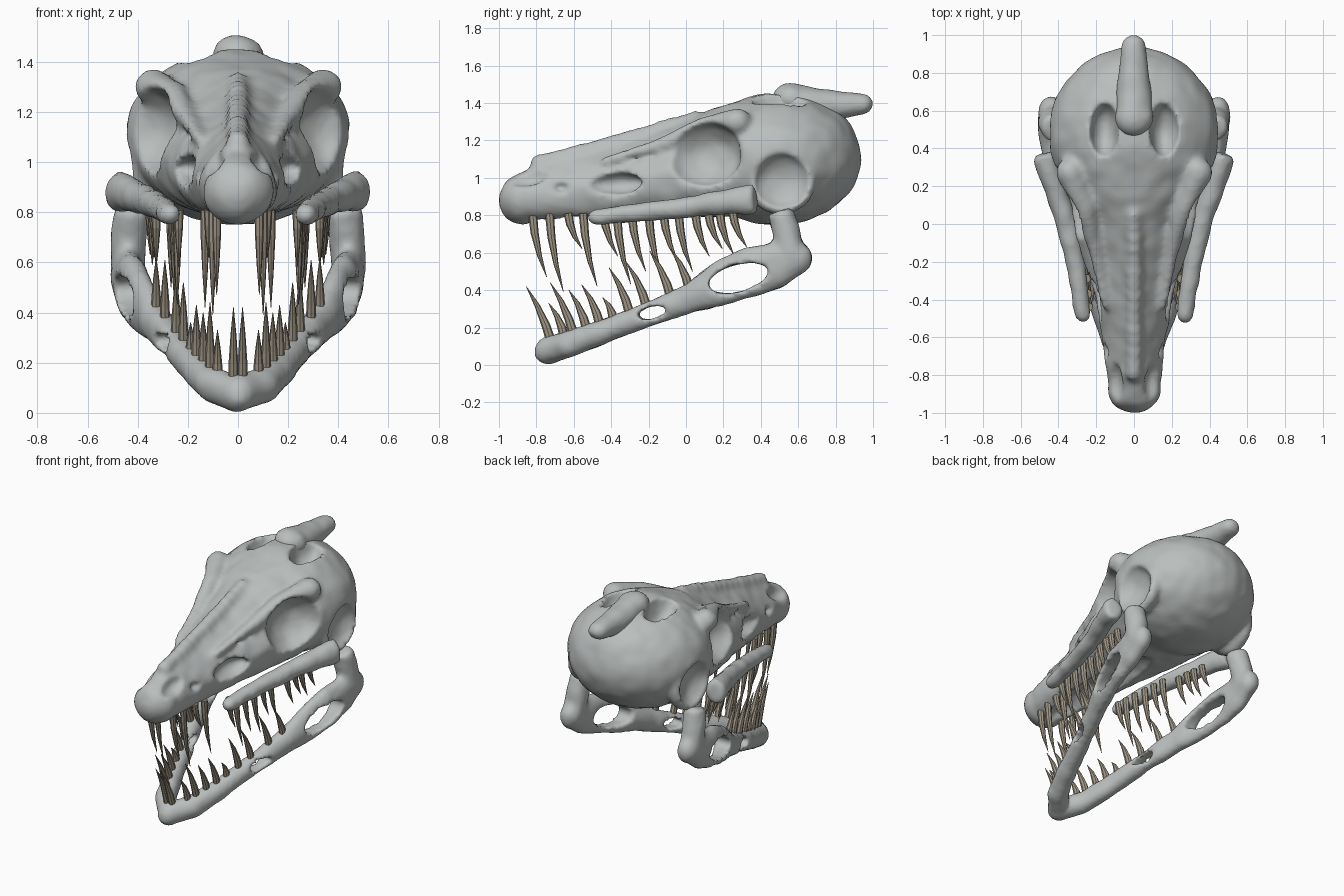
import bpy, bmesh, math
from mathutils import Vector, Matrix, noise

cube = bpy.data.objects.get("Cube")
if cube:
    bpy.data.objects.remove(cube)


def material(name, rgb):
    m = bpy.data.materials.new(name)
    m.use_nodes = True
    m.diffuse_color = (*rgb, 1)
    m.node_tree.nodes["Principled BSDF"].inputs["Base Color"].default_value = (*rgb, 1)
    return m


BONE = material("grey bone", (0.49, 0.515, 0.51))
IVORY = material("brown tooth", (0.36, 0.31, 0.24))


def ball(bm, loc, scale, tilt=0, detail=3):
    mat = (Matrix.Translation(loc) @ Matrix.Rotation(math.radians(tilt), 4, 'X')
           @ Matrix.Diagonal((*scale, 1)))
    bmesh.ops.create_icosphere(bm, subdivisions=detail, radius=1, matrix=mat)


def skin(bm, rings):
    """Bridge rings of points and close both ends."""
    rows = [[bm.verts.new(p) for p in ring] for ring in rings]
    n = len(rows[0])
    for a, b in zip(rows, rows[1:]):
        for i in range(n):
            j = (i + 1) % n
            bm.faces.new((a[i], a[j], b[j], b[i]))
    bm.faces.new(rows[0][::-1])
    bm.faces.new(rows[-1])


def tube(bm, path, radii, sides=20):
    """Sweep an ellipse along a path; radii are (sideways, upward)."""
    pts = [Vector(p) for p in path]
    rings = []
    for k, p in enumerate(pts):
        d = (pts[min(k + 1, len(pts) - 1)] - pts[max(k - 1, 0)]).normalized()
        ref = Vector((0, 0, 1)) if abs(d.z) < 0.75 else Vector((0, 1, 0))
        side = d.cross(ref).normalized()
        up = side.cross(d)
        a, b = radii[k]
        angles = [math.tau * i / sides for i in range(sides)]
        rings.append([p + side * a * math.cos(t) + up * b * math.sin(t) for t in angles])
    skin(bm, rings)


def mirror(bm):
    geom = bmesh.ops.duplicate(bm, geom=bm.verts[:] + bm.edges[:] + bm.faces[:])["geom"]
    for v in geom:
        if isinstance(v, bmesh.types.BMVert):
            v.co.x = -v.co.x


def make(name, bm, mat):
    bmesh.ops.recalc_face_normals(bm, faces=bm.faces[:])
    me = bpy.data.meshes.new(name)
    bm.to_mesh(me)
    bm.free()
    ob = bpy.data.objects.new(name, me)
    bpy.context.collection.objects.link(ob)
    me.materials.append(mat)
    return ob


def voxel(ob, size):
    m = ob.modifiers.new("fuse", 'REMESH')
    m.mode = 'VOXEL'
    m.voxel_size = size


def bake(ob):
    dg = bpy.context.evaluated_depsgraph_get()
    me = bpy.data.meshes.new_from_object(ob.evaluated_get(dg))
    ob.modifiers.clear()
    ob.data = me


def sculpt(name, bm, openings=None):
    """Fuse the shells, cut the openings, then soften and roughen the surface."""
    ob = make(name, bm, BONE)
    voxel(ob, 0.02)
    bake(ob)
    if openings:
        cutter = make("cutter", openings, BONE)
        cutter.hide_render = True
        m = ob.modifiers.new("openings", 'BOOLEAN')
        m.operation, m.solver, m.object = 'DIFFERENCE', 'EXACT', cutter
        bake(ob)
        bpy.data.objects.remove(cutter)
    voxel(ob, 0.016)
    m = ob.modifiers.new("soften", 'SMOOTH')
    m.factor, m.iterations = 0.5, 2
    bake(ob)
    rough = bmesh.new()
    rough.from_mesh(ob.data)
    for v in rough.verts:
        v.co += v.normal * (noise.noise(v.co * 11) * 0.006 + 0.002)
    for f in rough.faces:
        f.smooth = True
        f.material_index = 0
    rough.to_mesh(ob.data)
    rough.free()
    ob.data.materials.clear()
    ob.data.materials.append(BONE)


def lerp_path(path, y):
    """Point on a path of (x, y, z) at a given y."""
    for a, b in zip(path, path[1:]):
        if y <= b[1]:
            break
    return Vector(a).lerp(Vector(b), (y - a[1]) / (b[1] - a[1]))


# Skull: lofted snout, round braincase, brows and nasal ridge
bm = bmesh.new()
profile = [  # y, bottom, top, half width, narrowing towards the top
    (-0.97, 0.82, 0.98, 0.07, 0.2), (-0.9, 0.77, 1.02, 0.125, 0.3),
    (-0.8, 0.77, 1.06, 0.145, 0.4), (-0.6, 0.77, 1.12, 0.165, 0.5),
    (-0.4, 0.78, 1.17, 0.21, 0.52), (-0.2, 0.79, 1.225, 0.265, 0.5),
    (0, 0.79, 1.3, 0.325, 0.45), (0.15, 0.79, 1.37, 0.37, 0.35),
    (0.3, 0.8, 1.42, 0.41, 0.3), (0.45, 0.84, 1.44, 0.42, 0.3), (0.6, 0.95, 1.4, 0.38, 0.3)]


def section(y, lo, hi, w, taper):
    ring = []
    for i in range(32):
        c, s = math.cos(math.tau * i / 32), math.sin(math.tau * i / 32)
        x = w * math.copysign(abs(c) ** 0.75, c) * (1 - taper * max(0, s))
        ring.append((x, y, (lo + hi) / 2 + (hi - lo) / 2 * math.copysign(abs(s) ** 0.8, s)))
    return ring


skin(bm, [section(*row) for row in profile])
ball(bm, (0, 0.48, 1.1), (0.45, 0.455, 0.35), detail=4)
ball(bm, (0, 0.58, 1.17), (0.37, 0.335, 0.25), detail=4)
ball(bm, (0, -0.875, 0.885), (0.14, 0.125, 0.135))
for side in (1, -1):
    brow = [(0.15 * side, -0.45, 1.085), (0.2 * side, -0.15, 1.17),
            (0.26 * side, 0.08, 1.265), (0.34 * side, 0.27, 1.3)]
    tube(bm, brow, [(r, r) for r in (0.02, 0.035, 0.055, 0.07)])
    ball(bm, brow[-1], (0.075, 0.075, 0.07))
    ball(bm, (0.38 * side, 0.51, 0.98), (0.08, 0.185, 0.18))
nasal = [(0, -0.82, 1.07), (0, -0.5, 1.152), (0, -0.2, 1.238), (0, 0.08, 1.325)]
for i in range(15):
    ball(bm, lerp_path(nasal, -0.79 + i * 0.06), (0.047, 0.045, 0.048), detail=2)

# Skull openings, none touching another
holes = bmesh.new()
for loc, scale, tilt in [
        ((0.39, 0.085, 1.13), (0.19, 0.215, 0.185), 0),    # eye socket
        ((0.46, 0.515, 0.98), (0.11, 0.16, 0.155), 0),     # rear side socket
        ((0.16, 0.5, 1.44), (0.08, 0.15, 0.14), 0),        # crown opening
        ((0.21, -0.38, 0.97), (0.08, 0.155, 0.06), 3),     # cheek opening
        ((0.17, -0.67, 0.95), (0.06, 0.05, 0.03), 0),      # small opening
        ((0.1, -0.85, 1.01), (0.045, 0.115, 0.06), 8),     # nostril
        ((0.225, -0.29, 1.1), (0.05, 0.14, 0.025), 10)]:   # groove before the eye
    ball(holes, loc, scale, tilt)
mirror(holes)
ball(holes, (0, -0.32, 0.74), (0.12, 0.54, 0.13))          # palate
sculpt("skull", bm, holes)

# Crest horn
bm = bmesh.new()
tube(bm, [(0, 0.55, 1.42), (0, 0.72, 1.385), (0, 0.84, 1.39), (0, 0.94, 1.395)],
     [(0.1, 0.085), (0.09, 0.09), (0.075, 0.07), (0.064, 0.057)])
ball(bm, (0, 0.56, 1.425), (0.102, 0.1, 0.085))
ball(bm, (0, 0.937, 1.395), (0.064, 0.062, 0.057))
sculpt("crest_horn", bm)

# Cheek bars
bar = [(0.27, -0.48, 0.792), (0.31, -0.2, 0.82), (0.37, 0.05, 0.85),
       (0.44, 0.25, 0.875), (0.475, 0.37, 0.885)]
bm = bmesh.new()
tube(bm, bar, [(0.043, 0.043), (0.052, 0.05), (0.057, 0.057), (0.06, 0.068), (0.065, 0.083)])
ball(bm, bar[0], (0.043, 0.043, 0.043))
mirror(bm)
sculpt("cheek_bars", bm)

# Lower jaw with hinge posts and two windows on each side
jaw = [(0, -0.74, 0.075), (0.1, -0.63, 0.11), (0.17, -0.45, 0.175), (0.25, -0.2, 0.27),
       (0.33, 0.03, 0.36), (0.39, 0.2, 0.44), (0.425, 0.35, 0.5),
       (0.44, 0.5, 0.54), (0.44, 0.59, 0.57)]
bm = bmesh.new()
tube(bm, jaw, [(0.065, 0.07), (0.065, 0.07), (0.06, 0.065), (0.056, 0.063), (0.057, 0.08),
               (0.06, 0.122), (0.062, 0.137), (0.064, 0.12), (0.067, 0.088)])
ball(bm, jaw[0], (0.07, 0.07, 0.075))
ball(bm, jaw[-1], (0.068, 0.085, 0.088))
tube(bm, [(0.44, 0.57, 0.57), (0.435, 0.54, 0.7), (0.425, 0.505, 0.82)], [(0.07, 0.072)] * 3)
mirror(bm)
holes = bmesh.new()
ball(holes, (0.4, 0.28, 0.465), (0.3, 0.17, 0.075), 15)
ball(holes, (0.26, -0.18, 0.28), (0.18, 0.088, 0.035), 14)
mirror(holes)
sculpt("lower_jaw", bm, holes)


# Teeth: slim curved spikes
def tooth(bm, root, tip, bow, radius):
    root, tip = Vector(root), Vector(tip)
    path = [root.lerp(tip, t) + Vector((0, bow * math.sin(math.pi * t), 0))
            for t in (0, 0.3, 0.65, 1)]
    tube(bm, path, [(radius * 0.8 * k, radius * k) for k in (1, 0.9, 0.55, 0.06)], 8)


gum = [(0.085, -0.82, 0.81), (0.14, -0.5, 0.81), (0.235, -0.46, 0.81),
       (0.27, 0, 0.81), (0.325, 0.04, 0.81), (0.36, 0.33, 0.82)]
upper = [(-0.82, 0.47), (-0.73, 0.39), (-0.63, 0.62), (-0.55, 0.42), (-0.44, 0.58),
         (-0.37, 0.43), (-0.29, 0.5), (-0.2, 0.46), (-0.12, 0.55), (-0.04, 0.5),
         (0.05, 0.58), (0.12, 0.62), (0.18, 0.59), (0.25, 0.63)]
bm = bmesh.new()
for y, z in upper:
    root = lerp_path(gum, y)
    tooth(bm, root, (root.x, y + 0.075, z), -0.015, 0.024)
mirror(bm)
make("upper_teeth", bm, IVORY)

lower = [(-0.72, 0.42), (-0.65, 0.33), (-0.6, 0.44), (-0.53, 0.4), (-0.46, 0.43),
         (-0.39, 0.36), (-0.3, 0.52), (-0.21, 0.55), (-0.08, 0.61), (0.02, 0.62)]
bm = bmesh.new()
for y, z in lower:
    root = lerp_path(jaw, y) + Vector((0, 0, 0.04))
    tooth(bm, root, (root.x, y - 0.45 * (z - root.z), z), 0.014, 0.026)
mirror(bm)
make("lower_teeth", bm, IVORY)
